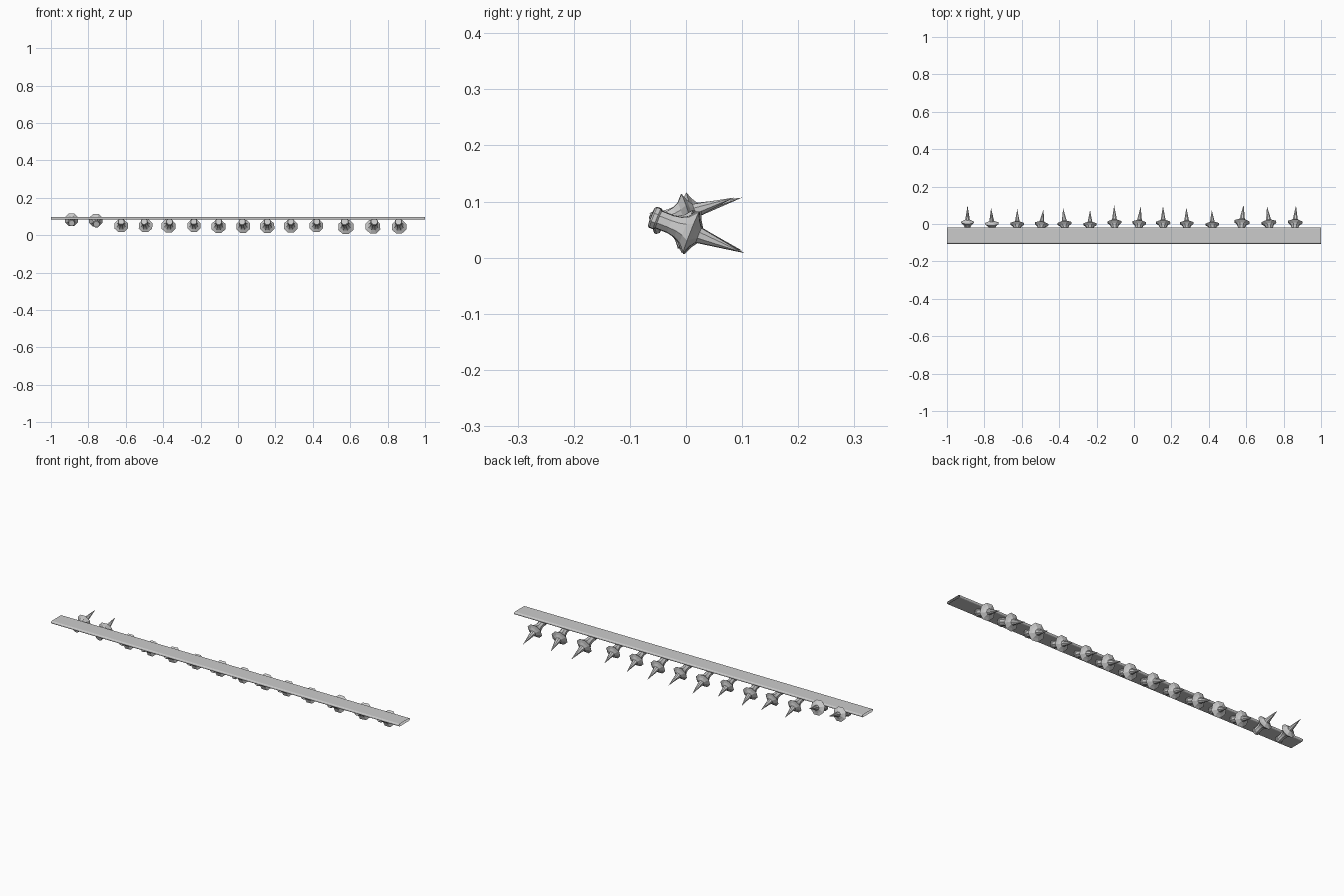
import bpy, bmesh, math
from mathutils import Vector, Matrix

if "Cube" in bpy.data.objects:
    bpy.data.objects.remove(bpy.data.objects["Cube"])


def make_object(name, bm):
    bmesh.ops.recalc_face_normals(bm, faces=bm.faces)
    mesh = bpy.data.meshes.new(name)
    bm.to_mesh(mesh)
    bm.free()
    ob = bpy.data.objects.new(name, mesh)
    bpy.context.collection.objects.link(ob)
    return ob


# Flattened open-ended tube forming the strap
def strap():
    y0, y1, zc, r = -0.106, -0.018, 0.090, 0.0065
    outline = []
    for cy, start in ((y1 - r, -90), (y0 + r, 90)):
        for i in range(7):
            a = math.radians(start + i * 30)
            outline.append((cy + r * math.cos(a), zc + r * math.sin(a)))
    bm = bmesh.new()
    ends = [[bm.verts.new((x, y, z)) for y, z in outline] for x in (-1, 1)]
    n = len(outline)
    for i in range(n):
        j = (i + 1) % n
        bm.faces.new((ends[0][i], ends[0][j], ends[1][j], ends[1][i]))
    make_object("strap", bm)


# Lathed eight-sided stud: (distance along axis, radius)
PROFILE = [(0, 0.017), (0.003, 0.0195), (0.010, 0.0195), (0.013, 0.0165),
           (0.035, 0.0165), (0.050, 0.0195), (0.062, 0.026), (0.074, 0.040),
           (0.080, 0.026), (0.088, 0.014)]
LENGTH = 0.169
SIDES = 8


def stud(index, base, tip, girth):
    bm = bmesh.new()
    axis = tip - base
    k = axis.length / LENGTH
    rings = []
    for t, r in PROFILE:
        rings.append([bm.verts.new((r * girth * math.cos(a), r * girth * math.sin(a), t * k))
                      for a in (2 * math.pi * (i + 0.5) / SIDES for i in range(SIDES))])
    for a, b in zip(rings, rings[1:]):
        for i in range(SIDES):
            j = (i + 1) % SIDES
            bm.faces.new((a[i], a[j], b[j], b[i]))
    bm.faces.new(rings[0])
    point = bm.verts.new((0, 0, axis.length))
    for i in range(SIDES):
        bm.faces.new((rings[-1][i], rings[-1][(i + 1) % SIDES], point))
    rot = axis.to_track_quat('Z', 'Y').to_matrix().to_4x4()
    bm.transform(Matrix.Translation(base) @ rot)
    make_object(f"spiked_stud_{index}", bm)


strap()

# Row of studs: base x, tip x, tip y, girth
ROW = [(-0.89, -0.89, 0.100, 0.93), (-0.757, -0.764, 0.085, 0.97),
       (-0.625, -0.624, 0.080, 0.97), (-0.502, -0.484, 0.078, 0.98),
       (-0.366, -0.379, 0.085, 1.0), (-0.236, -0.235, 0.075, 0.96),
       (-0.103, -0.106, 0.100, 1.0), (0.022, 0.036, 0.093, 1.0),
       (0.157, 0.155, 0.095, 1.02), (0.283, 0.280, 0.088, 0.98),
       (0.421, 0.416, 0.075, 0.98), (0.570, 0.586, 0.104, 1.1),
       (0.729, 0.711, 0.095, 1.06), (0.858, 0.866, 0.100, 1.04)]
for i, (bx, tx, ty, girth) in enumerate(ROW):
    by = -0.061
    # first two point upward, the rest droop
    if i < 2:
        bz = 0.064 if i == 0 else 0.058
        tz = 0.107
    else:
        bz = 0.073
        tz = bz - 0.375 * (ty - by)
        if i > 10:
            tz -= 0.003
    stud(i + 1, Vector((bx, by, bz)), Vector((tx, ty, tz)), girth)
